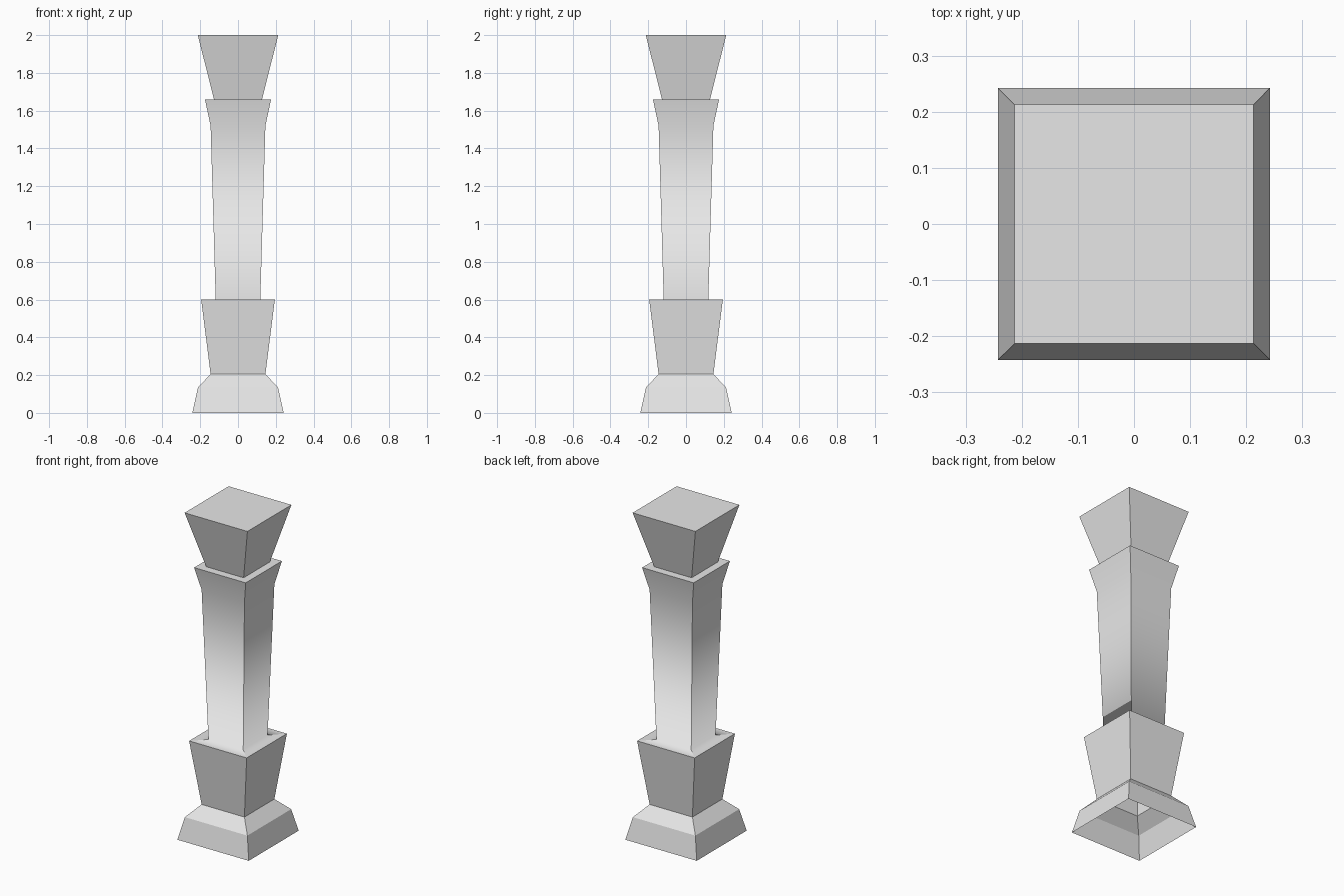
import bpy
import bmesh

cube = bpy.data.objects.get("Cube")
if cube:
    bpy.data.objects.remove(cube, do_unlink=True)

# Single stone colour
stone = bpy.data.materials.new("grey_stone")
stone.use_nodes = True
colour = (0.8, 0.8, 0.8, 1.0)
stone.diffuse_color = colour
stone.node_tree.nodes["Principled BSDF"].inputs["Base Color"].default_value = colour


def square_tier(name, profile, smooth=False, cap=False):
    """Hollow square tier from (half width, height) steps, bottom to top."""
    bm = bmesh.new()
    rings = [[bm.verts.new((sx * w, sy * w, z))
              for sx, sy in ((-1, -1), (1, -1), (1, 1), (-1, 1))]
             for w, z in profile]
    for low, high in zip(rings, rings[1:]):
        for i in range(4):
            j = (i + 1) % 4
            face = bm.faces.new((low[i], low[j], high[j], high[i]))
            face.smooth = smooth
        # Corners stay crisp while each side blends along its height
        for a, b in zip(low, high):
            bm.edges.get((a, b)).smooth = False
    if cap:
        bm.faces.new(rings[-1])
    mesh = bpy.data.meshes.new(name)
    bm.to_mesh(mesh)
    bm.free()
    mesh.materials.append(stone)
    obj = bpy.data.objects.new(name, mesh)
    bpy.context.collection.objects.link(obj)
    return obj


# Open-bottomed foot with a sloped shoulder
square_tier("base", [(0.242, 0), (0.212, 0.135), (0.145, 0.205)])

# Flared block above the foot
square_tier("pedestal", [(0.145, 0.205), (0.195, 0.6)])

# Ledge, tapered shaft and flared collar
square_tier("shaft", [(0.195, 0.6), (0.118, 0.6), (0.145, 1.52), (0.175, 1.66)],
            smooth=True)

# Collar ledge and flared, closed top block
square_tier("capital", [(0.175, 1.66), (0.127, 1.66), (0.213, 2.0)], cap=True)
